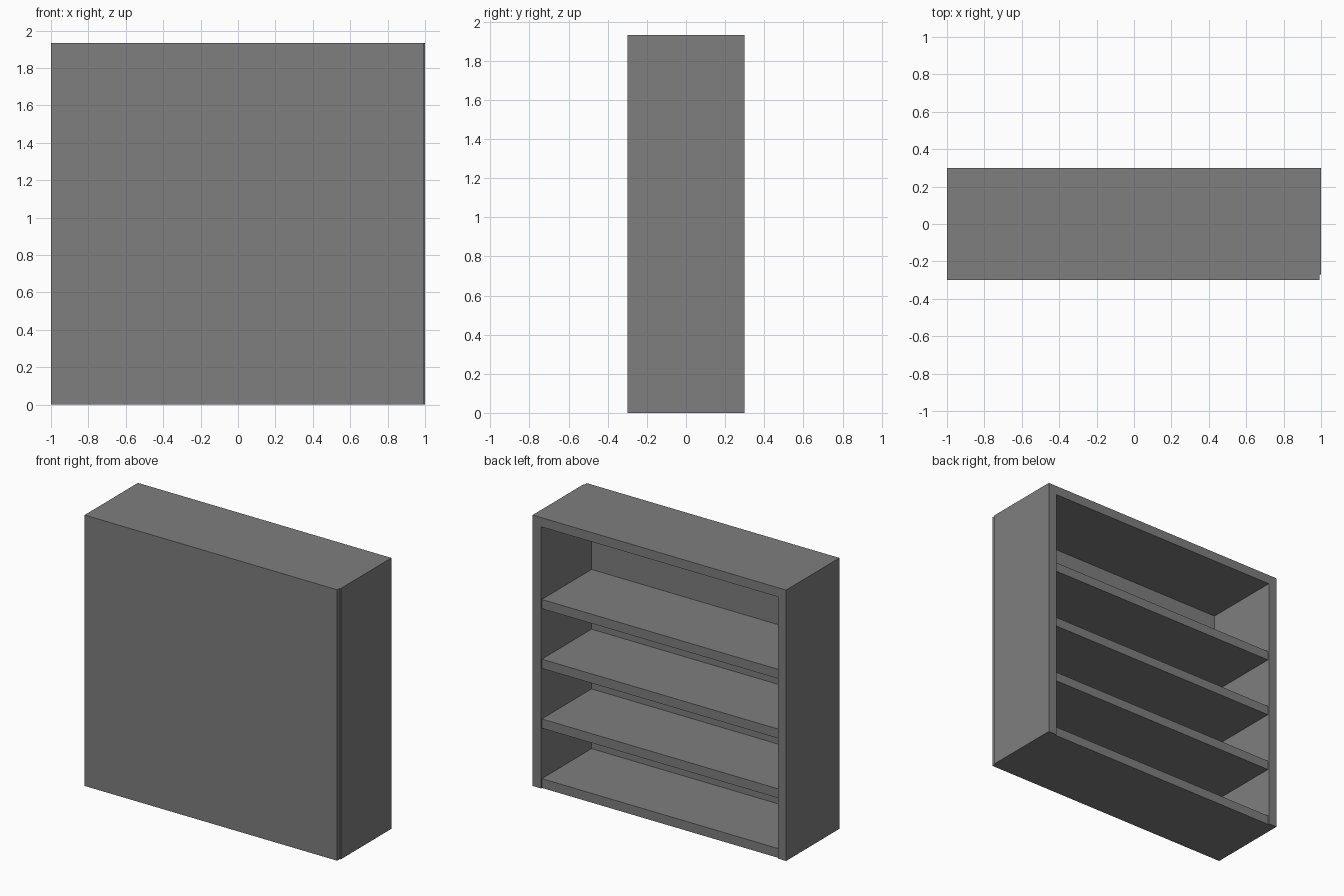
import bpy, bmesh

if "Cube" in bpy.data.objects:
    bpy.data.objects.remove(bpy.data.objects["Cube"])

W, D, H = 2.0, 0.6, 1.932   # overall size
T = 0.066                   # board thickness
BACK = 0.03                 # back panel thickness
INSET = 0.01                # shelf setback from the open face

# Dark grey finish
finish = bpy.data.materials.new("dark_grey")
finish.diffuse_color = (0.21, 0.21, 0.21, 1)
finish.use_nodes = True
finish.node_tree.nodes["Principled BSDF"].inputs["Base Color"].default_value = finish.diffuse_color


def extrude_profile(name, profile, y0, y1):
    """Extrude an x-z outline from y0 to y1."""
    bm = bmesh.new()
    face = bm.faces.new([bm.verts.new((x, y0, z)) for x, z in profile])
    ext = bmesh.ops.extrude_face_region(bm, geom=[face])
    moved = [v for v in ext["geom"] if isinstance(v, bmesh.types.BMVert)]
    bmesh.ops.translate(bm, verts=moved, vec=(0, y1 - y0, 0))
    bmesh.ops.recalc_face_normals(bm, faces=bm.faces)
    mesh = bpy.data.meshes.new(name)
    bm.to_mesh(mesh)
    bm.free()
    mesh.materials.append(finish)
    obj = bpy.data.objects.new(name, mesh)
    bpy.context.collection.objects.link(obj)
    return obj


def board(name, x0, x1, y0, y1, z0, z1):
    return extrude_profile(name, [(x0, z0), (x1, z0), (x1, z1), (x0, z1)], y0, y1)


inner = W / 2 - T
back_y = -D / 2 + BACK

# Sides and top as one continuous frame
extrude_profile("frame", [
    (-W / 2, 0), (-inner, 0), (-inner, H - T), (inner, H - T),
    (inner, 0), (W / 2, 0), (W / 2, H), (-W / 2, H)], back_y, D / 2)

# Back panel, slightly short on the right edge
board("back_panel", -W / 2, W / 2 - 0.007, -D / 2, back_y, 0, H)

# Four evenly spaced shelves, the lowest one forming the base
for i in range(4):
    z = i * 0.426
    board(f"shelf_{i + 1}", -inner, inner, back_y, D / 2 - INSET, z, z + T)
